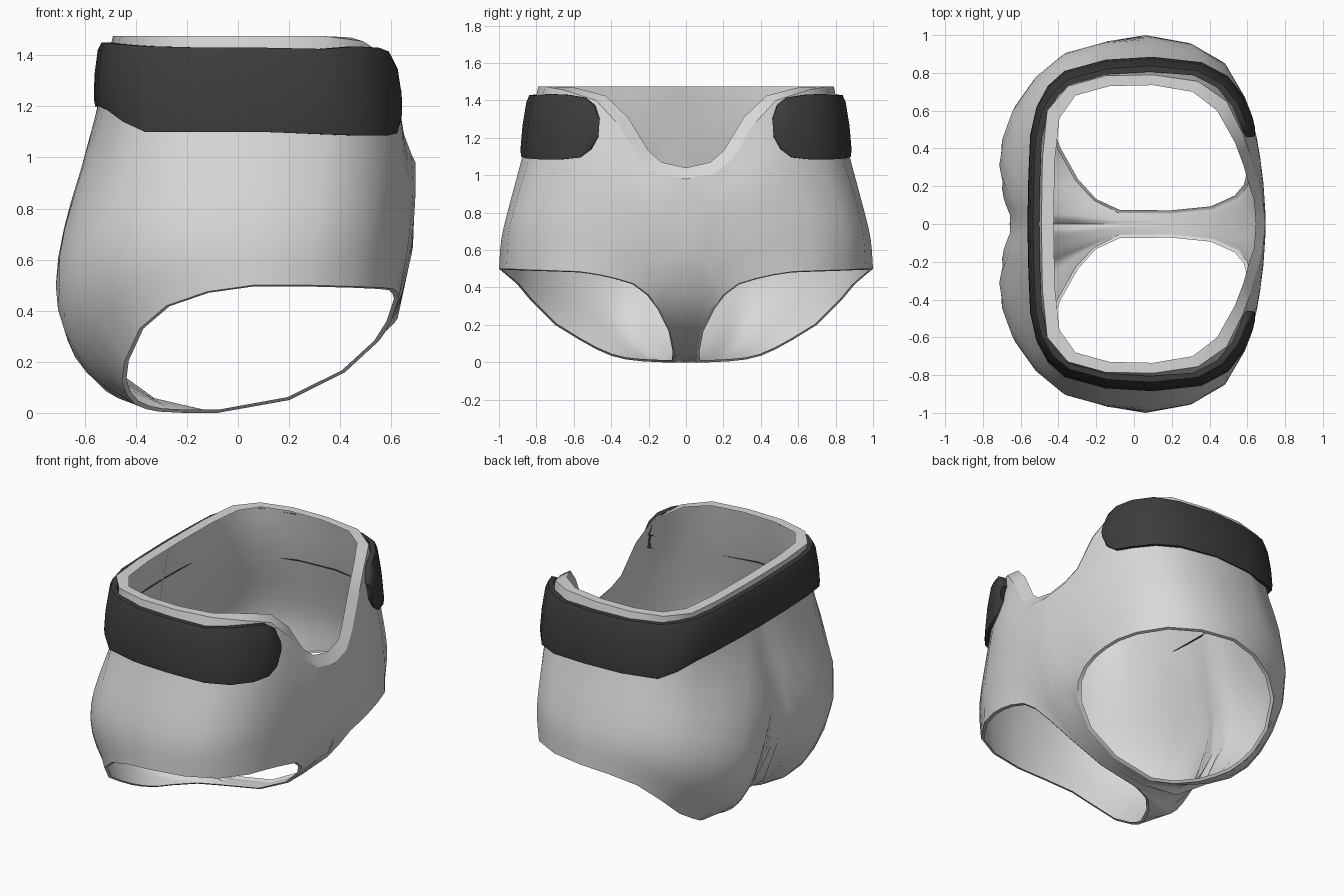
import bpy, bmesh, math
from mathutils import Vector

cube = bpy.data.objects.get("Cube")
if cube:
    bpy.data.objects.remove(cube, do_unlink=True)


def material(name, value):
    m = bpy.data.materials.new(name)
    m.use_nodes = True
    col = (value, value, value, 1)
    m.diffuse_color = col
    m.node_tree.nodes["Principled BSDF"].inputs["Base Color"].default_value = col
    return m


def spline(points, steps):
    """Smooth curve through the points, 'steps' segments per span."""
    p = [Vector(q) for q in points]
    p = [p[0] * 2 - p[1]] + p + [p[-1] * 2 - p[-2]]
    out = []
    for a, b, c, d in zip(p, p[1:], p[2:], p[3:]):
        for i in range(steps):
            t = i / steps
            out.append(0.5 * (2 * b + (c - a) * t + (2 * a - 5 * b + 4 * c - d) * t * t
                              + (3 * b - a - 3 * c + d) * t ** 3))
    return out + [p[-2]]


def skin(name, strips, mat, closed=False, relax=()):
    """Skin neighbouring strips, relax the named ones, mirror across y, smooth."""
    bm = bmesh.new()
    grid = [[bm.verts.new(p) for p in s] for s in strips]
    pairs = list(zip(grid, grid[1:]))
    if closed:
        pairs.append((grid[-1], grid[0]))
    for a, b in pairs:
        for j in range(len(a) - 1):
            bm.faces.new((a[j], a[j + 1], b[j + 1], b[j]))
    soft = [v for k in relax for v in grid[k][1:-2]]
    for _ in range(3 if soft else 0):
        bmesh.ops.smooth_vert(bm, verts=soft, factor=0.5,
                              use_axis_x=True, use_axis_y=True, use_axis_z=True)
    me = bpy.data.meshes.new(name)
    bm.to_mesh(me)
    bm.free()
    ob = bpy.data.objects.new(name, me)
    bpy.context.collection.objects.link(ob)
    me.materials.append(mat)
    bpy.ops.object.select_all(action='DESELECT')
    ob.select_set(True)
    bpy.context.view_layer.objects.active = ob
    mir = ob.modifiers.new("Mirror", 'MIRROR')
    mir.use_axis = (False, True, False)
    mir.use_clip = True
    bpy.ops.object.modifier_apply(modifier="Mirror")
    bpy.ops.object.shade_smooth_by_angle(angle=math.radians(55))


light = material("light grey", 0.69)
dark = material("charcoal", 0.045)

# Left half of the garment: loops that run from the waist and centre seam to the leg hole
seam = [(.695, 0, .98), (.68, .15, 1.01), (.65, .25, 1.09), (.62, .36, 1.27), (.575, .48, 1.40),
        (.49, .65, 1.455), (.34, .755, 1.475), (.1, .79, 1.475), (-.15, .785, 1.475),
        (-.35, .73, 1.475), (-.46, .6, 1.475), (-.485, .35, 1.475), (-.49, 0, 1.475),
        (-.575, 0, 1.0), (-.655, 0, .72), (-.66, 0, .45), (-.56, 0, .18), (-.33, 0, .02),
        (-.08, 0, .0), (.2, 0, .05), (.42, 0, .16), (.625, 0, .37), (.685, 0, .65)]
hip = [(.693, .09, .82), (.685, .22, .85), (.67, .33, .92), (.65, .44, 1.02), (.60, .57, 1.12),
       (.50, .72, 1.16), (.35, .82, 1.16), (.1, .86, 1.16), (-.17, .84, 1.16),
       (-.37, .765, 1.14), (-.49, .61, 1.1), (-.56, .38, 1.06), (-.585, .14, 1.04),
       (-.66, .14, .84), (-.72, .14, .64), (-.71, .13, .41), (-.58, .11, .15), (-.34, .07, .012),
       (-.08, .025, .0), (.2, .022, .05), (.42, .03, .16), (.61, .05, .35), (.675, .07, .6)]
thigh = [(.665, .19, .62), (.665, .3, .65), (.655, .4, .7), (.635, .51, .76), (.59, .66, .8),
         (.49, .82, .82), (.33, .92, .82), (.09, .95, .82), (-.17, .935, .81),
         (-.4, .86, .79), (-.565, .74, .74), (-.675, .55, .68), (-.725, .37, .62),
         (-.735, .3, .50), (-.71, .27, .36), (-.63, .24, .2), (-.48, .19, .065), (-.28, .115, .005),
         (-.08, .045, .0), (.2, .04, .05), (.42, .06, .16), (.58, .1, .32), (.645, .14, .48)]
leg_hole = [(.62, .28, .42), (.63, .38, .45), (.625, .47, .47), (.61, .57, .485), (.57, .7, .49),
            (.46, .86, .495), (.28, .96, .5), (.06, 1.0, .5), (-.12, .97, .475),
            (-.28, .905, .42), (-.385, .83, .33), (-.445, .7, .2), (-.455, .57, .12),
            (-.435, .48, .07), (-.405, .4, .035), (-.36, .32, .015), (-.31, .23, .005),
            (-.21, .12, .0), (-.08, .06, .0), (.2, .057, .05), (.42, .08, .16),
            (.55, .14, .28), (.6, .2, .36)]

spokes = []
for k, (a, b, c, d) in enumerate(zip(seam, hip, thigh, leg_hole)):
    mid = (Vector(c) + Vector(d)) / 2
    # fuller thighs at the sides and cheeks on the rear spokes
    swell = max(0.012, 0.085 * math.sin(math.pi * max(0, k - 8) / 9)) if 4 < k < 17 else 0
    mid += (mid - Vector((0, .3, .6))).normalized() * swell
    # narrow hem turned into the leg hole
    hem = Vector(d) + (Vector((.05, .45, .35)) - Vector(d)).normalized() * 0.02
    spokes.append(spline([a, b, c, mid, d], 3) + [hem])
skin("briefs_body", spokes, light, closed=True, relax=range(10, 18))

# Rim: sloped band from the waist edge to the inner opening
inner = [(.645, 0, 1.04), (.635, .13, 1.07), (.61, .2, 1.13), (.58, .31, 1.31), (.535, .43, 1.425),
         (.44, .6, 1.47), (.31, .70, 1.475), (.1, .735, 1.475), (-.13, .73, 1.475),
         (-.31, .68, 1.475), (-.395, .56, 1.475), (-.42, .33, 1.475), (-.425, 0, 1.475)]
skin("waist_rim", list(zip(inner, seam)), light)

# Waist strap: x, y, lower and upper height from the open end round to the back
strap = [(.60, .485, 1.21, 1.30), (.65, .475, 1.21, 1.30), (.648, .51, 1.14, 1.375),
         (.63, .57, 1.095, 1.415), (.59, .67, 1.085, 1.43), (.5, .785, 1.085, 1.435),
         (.36, .86, 1.09, 1.425), (.1, .89, 1.1, 1.43), (-.15, .875, 1.1, 1.43),
         (-.37, .815, 1.1, 1.435), (-.46, .74, 1.14, 1.44), (-.525, .63, 1.185, 1.445),
         (-.56, .48, 1.2, 1.45), (-.57, .25, 1.2, 1.45), (-.575, 0, 1.2, 1.45)]
section = [(1, -.045), (1, -.012), (.88, 0), (.5, .005), (.12, 0), (0, -.008), (0, -.028)]
strips = []
for x, y, lo, hi in strap:
    outward = Vector((x, max(0, y - .45), 0)).normalized()
    column = []
    for f, puff in section:
        z = lo + (hi - lo) * f
        lean = 1 - 0.14 * (z - 1.1)
        column.append(Vector((x * lean, y * lean, z)) + outward * puff)
    strips.append(column)
skin("waist_strap", strips, dark)
